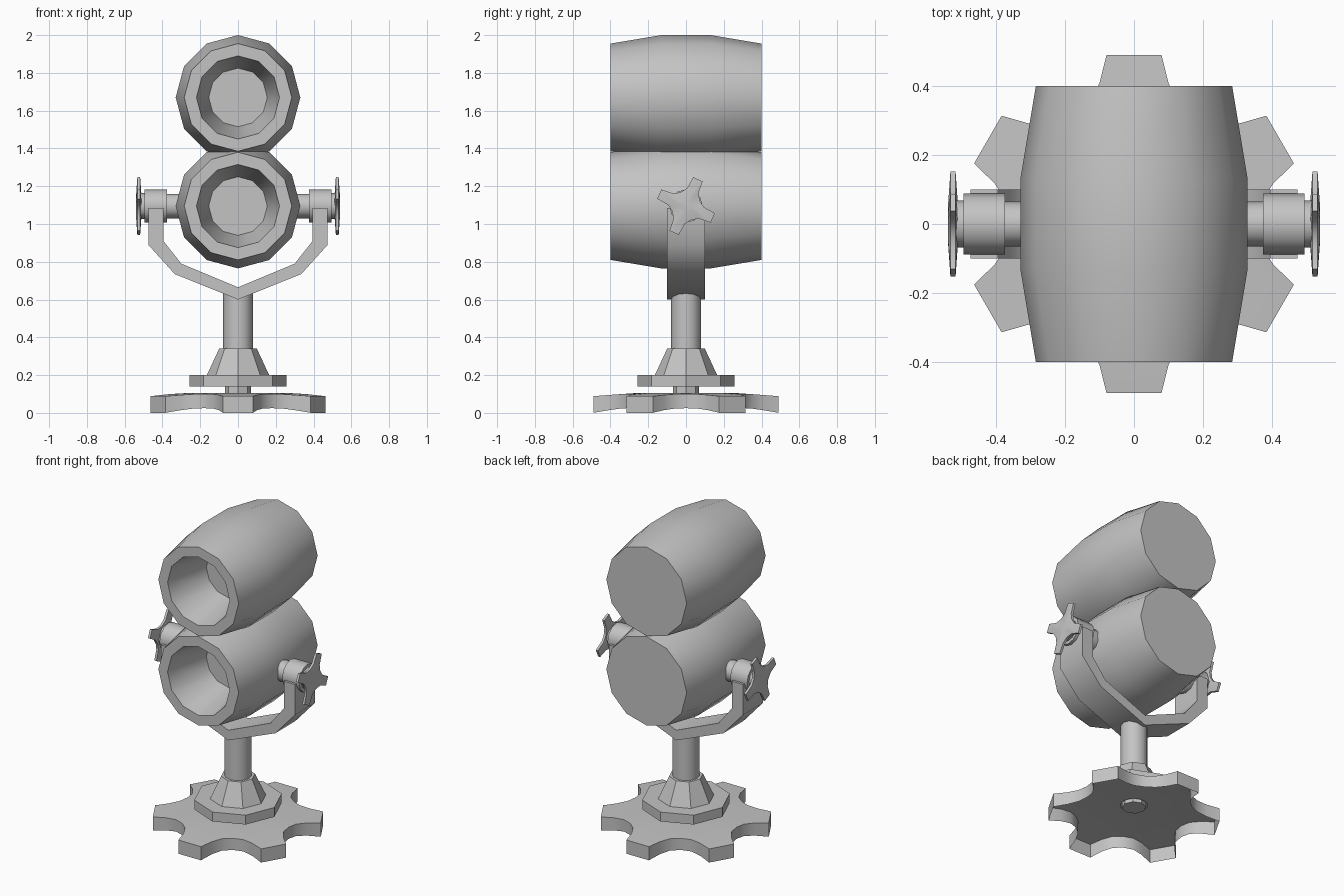
import bpy, bmesh
from math import sin, cos, pi, radians
from mathutils import Vector, Matrix

if "Cube" in bpy.data.objects:
    bpy.data.objects.remove(bpy.data.objects["Cube"])

grey = bpy.data.materials.new("plain_grey")
grey.use_nodes = True
grey.diffuse_color = (0.55, 0.55, 0.55, 1)
grey.node_tree.nodes["Principled BSDF"].inputs["Base Color"].default_value = (0.55, 0.55, 0.55, 1)


def finish(bm, name, matrix=Matrix(), smooth=35, mirrored=False):
    """Turn a bmesh into a shaded object, optionally mirrored across x."""
    bm.transform(matrix)
    bmesh.ops.recalc_face_normals(bm, faces=bm.faces)
    mesh = bpy.data.meshes.new(name)
    bm.to_mesh(mesh)
    bm.free()
    mesh.materials.append(grey)
    obj = bpy.data.objects.new(name, mesh)
    bpy.context.collection.objects.link(obj)
    if mirrored:
        obj.modifiers.new("mirror", 'MIRROR').use_mirror_merge = False
    bpy.ops.object.select_all(action='DESELECT')
    obj.select_set(True)
    bpy.context.view_layer.objects.active = obj
    bpy.ops.object.shade_smooth_by_angle(angle=radians(smooth))
    return obj


def loft(rings, cap_start=True, cap_end=True):
    """Skin a series of closed rings of points."""
    bm = bmesh.new()
    loops = [[bm.verts.new(p) for p in ring] for ring in rings]
    for a, b in zip(loops, loops[1:]):
        for i in range(len(a)):
            j = (i + 1) % len(a)
            bm.faces.new((a[i], a[j], b[j], b[i]))
    if cap_start:
        bm.faces.new(loops[0][::-1])
    if cap_end:
        bm.faces.new(loops[-1])
    return bm


def lathe(profile, sides):
    """Capped solid of revolution around z from (radius, height) pairs."""
    return loft([[(r * cos(2 * pi * i / sides), r * sin(2 * pi * i / sides), h)
                  for i in range(sides)] for r, h in profile])


along_x = Matrix.Rotation(pi / 2, 4, 'Y')
along_y = Matrix.Rotation(pi / 2, 4, 'X')      # local +z becomes the front

# Two barrel lamps with a tapered recess in the front
barrel = [(0.285, -0.4), (0.33, -0.13), (0.33, 0.13), (0.285, 0.4), (0.22, 0.4), (0.155, 0.1)]
for name, z in (("lower_lamp", 1.095), ("upper_lamp", 1.67)):
    finish(lathe(barrel, 12), name, Matrix.Translation((0, 0, z)) @ along_y)

# Yoke: a bent flat bar
outer = [(0.475, 1.085), (0.475, 0.89), (0.335, 0.735), (0, 0.6)]
inner = [(0, 0.665), (0.3, 0.79), (0.395, 0.91), (0.395, 1.085)]
half = outer + inner
outline = outer + [(-x, z) for x, z in outer[-2::-1]]
outline += [(-x, z) for x, z in inner[::-1]] + inner[1:]
finish(loft([[(x, y, z) for x, z in outline] for y in (-0.1, 0.1)]), "yoke", smooth=46)

# Pivots on both sides of the lower lamp
pivot = Matrix.Translation((0, 0, 1.095)) @ along_x
finish(lathe([(0.065, 0.28), (0.065, 0.38)], 12), "pivot_axle", pivot, mirrored=True)
finish(lathe([(0.088, 0.375), (0.088, 0.495)], 12), "pivot_housing", pivot, mirrored=True)
finish(lathe([(0.068, 0.49), (0.068, 0.518)], 12), "pivot_washer", pivot, mirrored=True)


def star(arms, start, points):
    """Closed outline of (along, across) points repeated round the arms."""
    result = []
    for k in range(arms):
        turn = Matrix.Rotation(start + 2 * pi * k / arms, 2)
        result += [turn @ Vector(p) for p in points]
    return result


# Four-armed clamp knobs
arm = [(0.055, -0.055), (0.09, -0.033), (0.155, -0.027),
       (0.155, 0.027), (0.09, 0.033)]
edge = star(4, radians(66), arm)
layers = [(0.35, 0.511), (1, 0.518), (1, 0.533), (0.35, 0.54)]
finish(loft([[(x, p.x * s, 1.095 + p.y * s) for p in edge] for s, x in layers]),
       "clamp_knob", mirrored=True)

# Post, flared socket, collar and spindle
finish(lathe([(0.08, 0.33), (0.08, 0.65)], 12), "post")
finish(lathe([(0.165, 0.2), (0.1, 0.34)], 8), "post_socket")
finish(lathe([(0.258, 0.14), (0.258, 0.2)], 8), "collar")
finish(lathe([(0.07, 0.09), (0.07, 0.15)], 8), "spindle")

# Six-lobed hollow foot, open underneath
lobe = [(0.31, -0.179), (0.35, -0.13), (0.41, -0.1), (0.49, -0.08),
        (0.49, 0.08), (0.41, 0.1), (0.35, 0.13)]
rim = star(6, radians(30), lobe)
crown = [p.normalized() * 0.27 for p in rim]
hole = [p.normalized() * 0.078 for p in rim]


def droop(p):
    """Lobes hang lower than the valleys between them."""
    return max(0, (p.length - 0.36) / 0.14)


foot = [[(p.x, p.y, 0.105) for p in hole],
        [(p.x, p.y, 0.105) for p in crown],
        [(p.x, p.y, 0.1 - 0.012 * droop(p)) for p in rim],
        [(p.x, p.y, 0.025 - 0.025 * min(1, droop(p))) for p in rim]]
finish(loft(foot, False, False), "lobed_foot")
